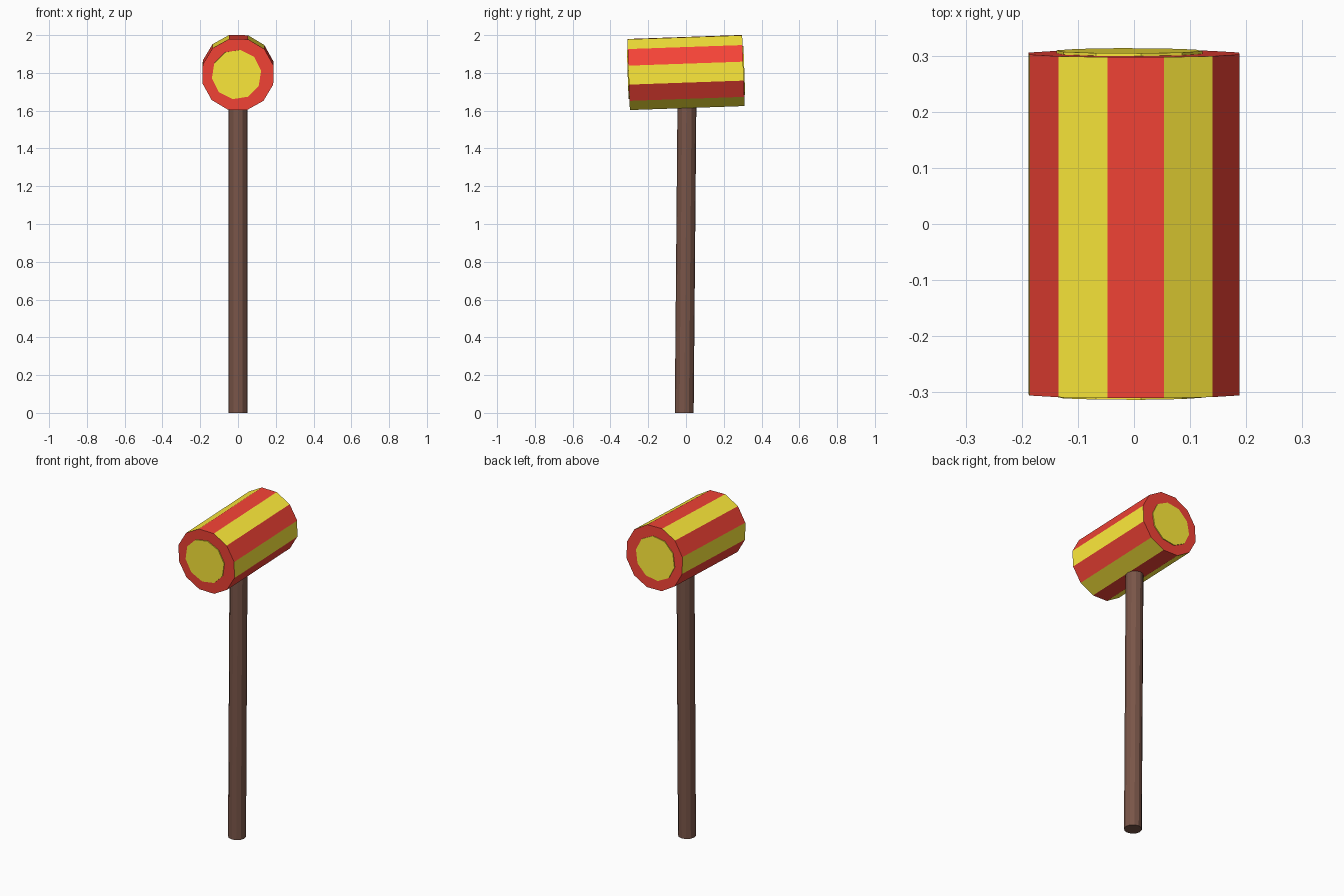
import bpy
from math import radians, pi

if "Cube" in bpy.data.objects:
    bpy.data.objects.remove(bpy.data.objects["Cube"])


def material(name, rgb):
    m = bpy.data.materials.new(name)
    m.diffuse_color = (*rgb, 1)
    m.use_nodes = True
    m.node_tree.nodes["Principled BSDF"].inputs["Base Color"].default_value = m.diffuse_color
    return m


RED = material("red", (0.905, 0.056, 0.037))
YELLOW = material("yellow", (1.0, 0.831, 0.044))
BROWN = material("brown", (0.191, 0.091, 0.065))


def prism(name, sides, radius, length, centre, rotation, mats, turn=0.0):
    """Cylinder along local z, turned about its own axis, then placed."""
    bpy.ops.mesh.primitive_cylinder_add(vertices=sides, radius=radius, depth=length)
    ob = bpy.context.object
    ob.name = name
    ob.rotation_euler = (0, 0, turn)
    bpy.ops.object.transform_apply(location=False, rotation=True, scale=False)
    ob.rotation_euler = rotation
    ob.location = centre
    for m in mats:
        ob.data.materials.append(m)
    return ob


HEAD_CENTRE = (0, 0, 1.802)
HEAD_ROT = (radians(90 + 2), 0, 0)   # barrel lies along y, front end dips slightly

# striped twelve-sided head, flat side on top
head = prism("hammer_head", 12, 0.194, 0.608, HEAD_CENTRE, HEAD_ROT,
             [RED, YELLOW], turn=radians(15 - 1))
sides = [p for p in head.data.polygons if abs(p.normal.z) < 0.5]
# the side facing up is red, then every other one
for p in sides:
    from_top = round((p.normal.xy.angle_signed((0, 1)) if p.normal.xy.length else 0) / (pi / 6))
    p.material_index = from_top % 2

# yellow core, showing as a raised disc on both striking faces
prism("striking_discs", 10, 0.132, 0.618, (-0.008, 0, 1.802), HEAD_ROT,
      [YELLOW], turn=radians(-9))

# handle, leaning back a little and ending inside the head
prism("handle", 12, 0.05, 1.7, (0, -0.002, 0.85), (radians(-0.5), 0, 0), [BROWN])
